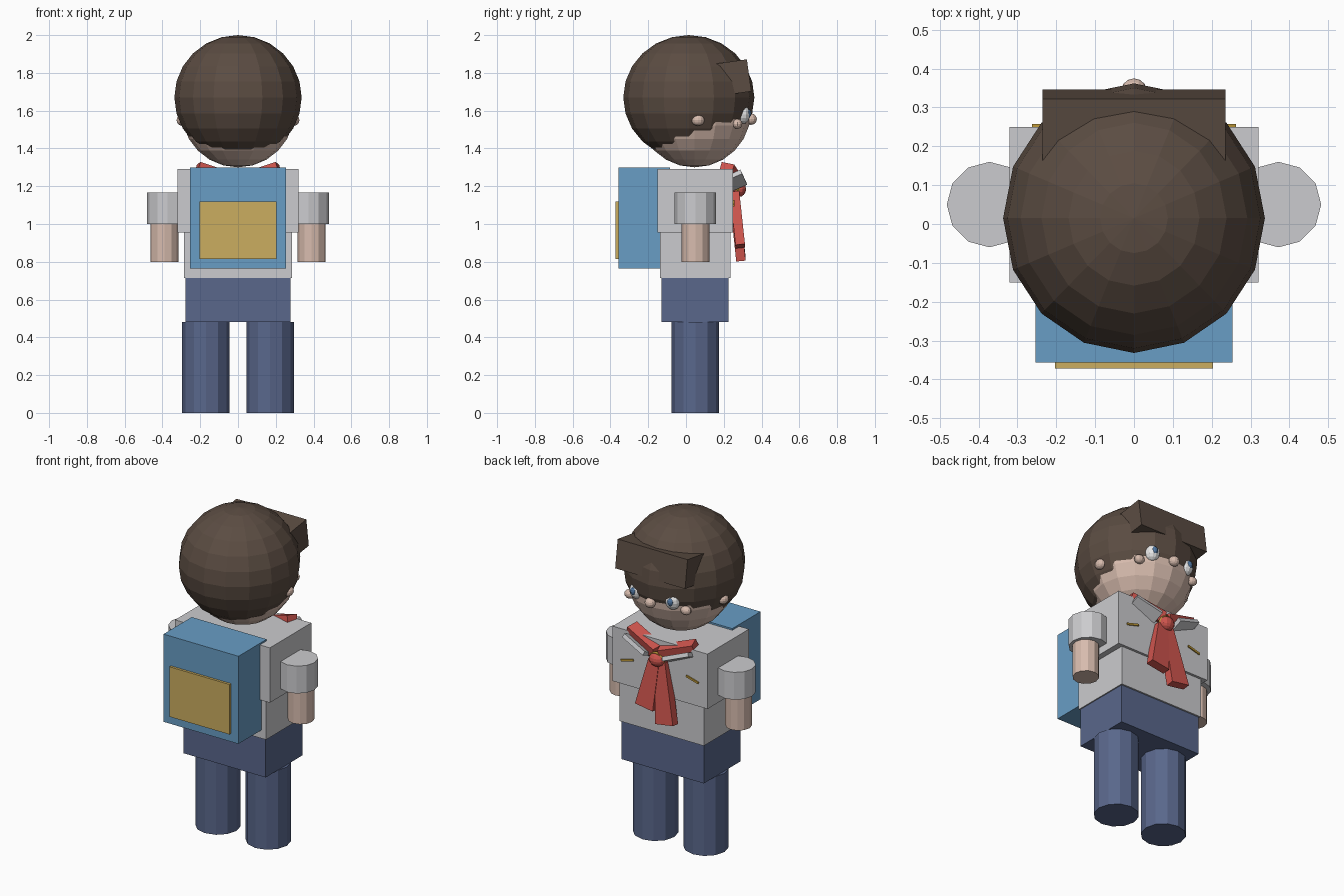
import bpy
from math import radians

default_cube = bpy.data.objects.get("Cube")
if default_cube:
    bpy.data.objects.remove(default_cube, do_unlink=True)


def material(name, r, g, b):
    m = bpy.data.materials.new(name)
    m.use_nodes = True
    m.diffuse_color = (r, g, b, 1)
    bsdf = next(n for n in m.node_tree.nodes if n.type == 'BSDF_PRINCIPLED')
    bsdf.inputs["Base Color"].default_value = (r, g, b, 1)
    bsdf.inputs["Roughness"].default_value = 0.8
    return m


HAIR = material("brown_hair", 0.105, 0.073, 0.055)
SKIN = material("skin", 0.68, 0.50, 0.42)
SHIRT = material("light_grey_cloth", 0.60, 0.60, 0.62)
NAVY = material("navy_cloth", 0.10, 0.135, 0.26)
RED = material("red_cloth", 0.62, 0.09, 0.075)
BLUE = material("blue_pack", 0.14, 0.34, 0.56)
YELLOW = material("mustard_pocket", 0.60, 0.42, 0.115)
GOLD = material("gold", 0.52, 0.32, 0.04)
WHITE = material("eye_white", 0.85, 0.85, 0.85)
IRIS = material("eye_blue", 0.08, 0.18, 0.35)


def finish(name, mat):
    ob = bpy.context.object
    ob.name = name
    ob.data.materials.append(mat)
    return ob


def box(name, mat, centre, size, rot=(0, 0, 0)):
    bpy.ops.mesh.primitive_cube_add(size=1, location=centre,
                                    rotation=[radians(a) for a in rot])
    ob = finish(name, mat)
    ob.scale = size
    return ob


def span(name, mat, x, y, z):
    """Box of half width x between two y and two z limits."""
    return box(name, mat, (0, sum(y) / 2, sum(z) / 2),
               (2 * x, y[1] - y[0], z[1] - z[0]))


def ball(name, mat, centre, radii, segments=16, rings=12):
    bpy.ops.mesh.primitive_uv_sphere_add(segments=segments, ring_count=rings,
                                         radius=1, location=centre)
    ob = finish(name, mat)
    ob.scale = radii
    return ob


def tube(name, mat, x, z, radius):
    bpy.ops.mesh.primitive_cylinder_add(vertices=12, radius=radius, depth=z[1] - z[0],
                                        location=(x, 0.05, sum(z) / 2))
    return finish(name, mat)


# Head, hair cap and fringe
ball("head", SKIN, (0, 0.045, 1.60), (0.30, 0.30, 0.30))
ball("hair", HAIR, (0, 0.015, 1.67), (0.337, 0.347, 0.33))
box("fringe", HAIR, (0, 0.235, 1.773), (0.472, 0.20, 0.171), (8, 0, 0))
ball("nose", SKIN, (0, 0.345, 1.555), (0.032, 0.03, 0.03), 12, 8)

# Torso and hips
span("chest", SHIRT, 0.32, (-0.15, 0.25), (0.955, 1.29))
span("waist", SHIRT, 0.285, (-0.137, 0.235), (0.715, 0.955))
span("hips", NAVY, 0.278, (-0.13, 0.225), (0.48, 0.715))

# Backpack
span("backpack", BLUE, 0.253, (-0.357, -0.085), (0.765, 1.30))
span("backpack_pocket", YELLOW, 0.203, (-0.372, -0.35), (0.815, 1.12))

# Neckerchief knot and its ring
ball("scarf_knot", RED, (0, 0.28, 1.185), (0.048, 0.038, 0.042), 12, 8)
bpy.ops.mesh.primitive_torus_add(major_segments=12, minor_segments=6, major_radius=0.042,
                                 minor_radius=0.01, location=(0, 0.275, 1.185),
                                 rotation=(radians(75), 0, 0))
finish("scarf_ring", GOLD)

# Mirrored parts
for side, s in (("left", 1), ("right", -1)):
    tube(side + "_leg", NAVY, s * 0.17, (0, 0.48), 0.126)
    tube(side + "_sleeve", SHIRT, s * 0.372, (1.0, 1.167), 0.11)
    tube(side + "_arm", SKIN, s * 0.39, (0.80, 1.01), 0.074)
    ball(side + "_cheek", SKIN, (s * 0.19, 0.272, 1.53), (0.032, 0.026, 0.026), 12, 8)
    ball(side + "_ear", SKIN, (s * 0.295, 0.063, 1.55), (0.03, 0.035, 0.03), 12, 8)
    ball(side + "_eye", WHITE, (s * 0.12, 0.298, 1.58), (0.045, 0.042, 0.05), 12, 8)
    ball(side + "_iris", IRIS, (s * 0.125, 0.328, 1.585), (0.02, 0.018, 0.024), 10, 6)
    box(side + "_pocket_trim", GOLD, (s * 0.22, 0.251, 1.11),
        (0.085, 0.012, 0.012), (0, s * 15, 0))
    # Scarf wing and collar flap slope down towards the knot
    box(side + "_scarf_wing", RED, (s * 0.115, 0.235, 1.255),
        (0.22, 0.07, 0.07), (-12, -s * 18, -s * 12))
    box(side + "_collar_flap", SHIRT, (s * 0.14, 0.265, 1.23),
        (0.17, 0.09, 0.025), (25, -s * 20, -s * 10))

    # Scarf tail, wider at its lower end
    length = 0.29 if s > 0 else 0.36
    tail = box(side + "_scarf_tail", RED, (s * 0.045, 0.272, 1.17 - length / 2),
               (0.11, 0.05, length), (6, -s * 9, 0))
    for v in tail.data.vertices:
        v.co.x *= 0.65 if v.co.z > 0 else 1.1
